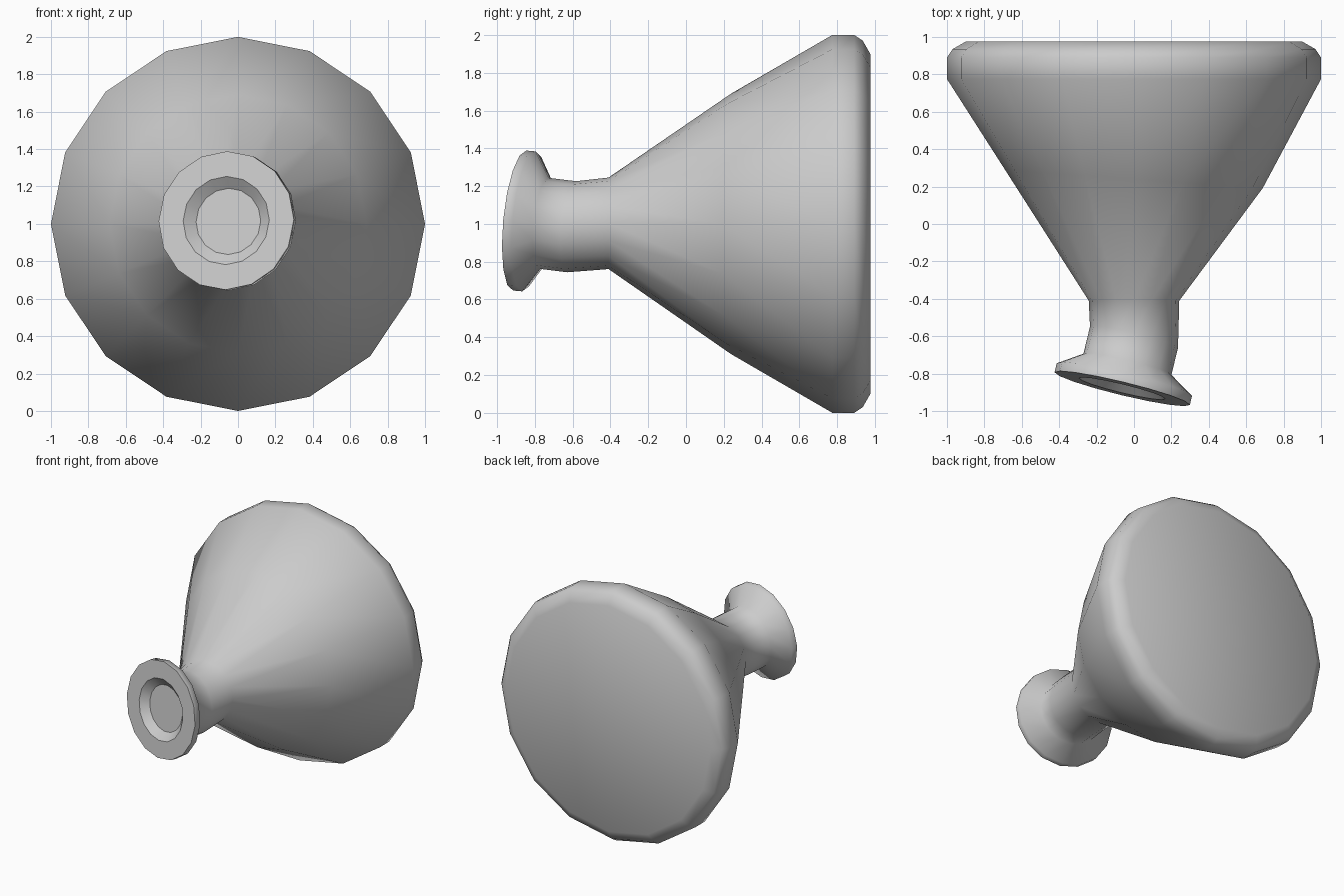
import bpy
import bmesh
from math import sin, cos, tau
from mathutils import Vector

cube = bpy.data.objects.get("Cube")
if cube:
    bpy.data.objects.remove(cube)

SIDES = 16
FRONT = Vector((0, -1, 0))
LIP = Vector((-0.235, -0.97, 0.095)).normalized()   # way the mouth points
BULGE = Vector((-0.07, -1, 0)).normalized()

grey = bpy.data.materials.new("plain_grey")
grey.use_nodes = True
color = (0.6, 0.6, 0.6, 1)
grey.diffuse_color = color
grey.node_tree.nodes["Principled BSDF"].inputs["Base Color"].default_value = color

mouth = Vector((-0.063, -0.88, 1.018))

# Rings from the flat base to the mouth: centre, radius, facing, sharp edge
rings = [
    # rounded base
    ((0, 0.975, 1), 0.9, FRONT, False),
    ((0, 0.935, 1), 0.97, FRONT, False),
    ((0, 0.89, 1), 1.0, FRONT, False),
    ((0, 0.775, 1), 1.0, FRONT, False),
    # cone
    ((0, 0.24, 1), 0.69, BULGE, False),
    ((0, -0.41, 1.003), 0.242, FRONT, False),
    # bent neck
    ((0, -0.605, 0.985), 0.242, LIP, False),
    ((-0.035, -0.75, 1.003), 0.242, LIP, False),
    # flared lip
    (mouth - LIP * 0.05, 0.372, LIP, False),
    (mouth, 0.372, LIP, True),
    # recessed mouth
    (mouth, 0.237, LIP, True),
    (mouth - LIP * 0.05, 0.178, LIP, True),
]

bm = bmesh.new()
loops = []
for centre, radius, facing, sharp in rings:
    turn = FRONT.rotation_difference(facing)
    loop = []
    for i in range(SIDES):
        a = tau * i / SIDES
        offset = turn @ Vector((radius * cos(a), 0, radius * sin(a)))
        loop.append(bm.verts.new(Vector(centre) + offset))
    loops.append(loop)

for low, high in zip(loops, loops[1:]):
    for i in range(SIDES):
        j = (i + 1) % SIDES
        bm.faces.new((low[i], low[j], high[j], high[i]))
bm.faces.new(loops[0])
bm.faces.new(loops[-1])
bmesh.ops.recalc_face_normals(bm, faces=bm.faces[:])

for face in bm.faces:
    face.smooth = True
for loop, ring in zip(loops, rings):
    if ring[3]:
        for i in range(SIDES):
            bm.edges.get((loop[i], loop[(i + 1) % SIDES])).smooth = False

mesh = bpy.data.meshes.new("flask")
bm.to_mesh(mesh)
bm.free()
mesh.materials.append(grey)
flask = bpy.data.objects.new("flask", mesh)
bpy.context.collection.objects.link(flask)
